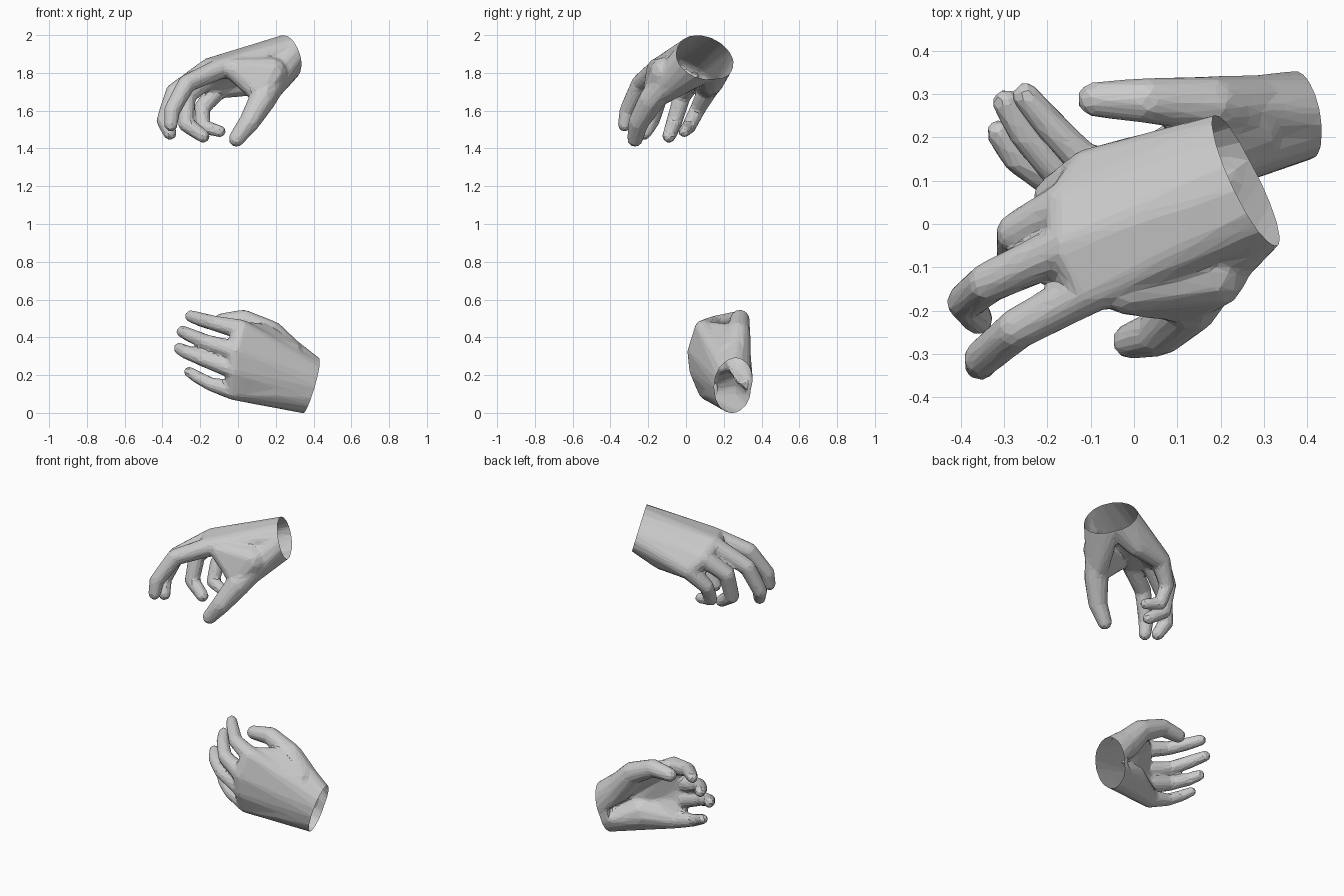
import bpy, bmesh, math
from mathutils import Vector, Matrix

if "Cube" in bpy.data.objects:
    bpy.data.objects.remove(bpy.data.objects["Cube"])


def ball(p, r):
    """Points of a small sphere, used as a joint."""
    bm = bmesh.new()
    bmesh.ops.create_icosphere(bm, subdivisions=2, radius=r, matrix=Matrix.Translation(p))
    pts = [v.co.copy() for v in bm.verts]
    bm.free()
    return pts


def hull(bm, pts):
    """Add the convex hull of a point cloud to bm as its own closed shell."""
    part = bmesh.new()
    for p in pts:
        part.verts.new(p)
    bmesh.ops.convex_hull(part, input=part.verts)
    bmesh.ops.delete(part, geom=[v for v in part.verts if not v.link_faces], context='VERTS')
    bmesh.ops.recalc_face_normals(part, faces=part.faces)
    me = bpy.data.meshes.new("part")
    part.to_mesh(me)
    part.free()
    bm.from_mesh(me)
    bpy.data.meshes.remove(me)


def limb(bm, joints, radii):
    """A chain of tapered segments through the joints."""
    for i in range(len(joints) - 1):
        hull(bm, ball(joints[i], radii[i]) + ball(joints[i + 1], radii[i + 1]))


def hand(name, wrist, u, v, fingers, finger_r, thumb, thumb_r, heel, web):
    """v points from the wrist centre to the back of the hand."""
    bm = bmesh.new()
    wrist, u, v = Vector(wrist), Vector(u), Vector(v)
    axis = u.cross(v).normalized()
    if axis.x < 0:
        axis = -axis

    def ring(offset, lowest=-1.0, scale=1.0):
        return [wrist + axis * offset + scale * (u * math.cos(a) + v * max(math.sin(a), lowest))
                for a in (math.tau * i / 16 for i in range(16))]

    def near(pts, target):
        return sorted(pts, key=lambda p: (p - Vector(target)).length)[:9]

    # wrist stub, then a thin wedge along the back to each pair of knuckles
    hull(bm, ring(0.05) + ring(-0.05, scale=0.97))
    knuckles = [ball(f[0], finger_r[0]) for f in fingers]
    back = ring(0.04, -0.4)
    for a, b in zip(knuckles, knuckles[1:]):
        hull(bm, back + a + b)

    # heel pad on the little-finger side
    hull(bm, near(ring(0), heel[0]) + near(ring(0.05), heel[0])
         + ball(*heel) + ball(fingers[3][0], finger_r[0]))

    # fingers
    for i, f in enumerate(fingers):
        k = 0.88 if i == 3 else 1.0
        limb(bm, f, [finger_r[0]] + [r * k for r in finger_r[1:]])

    # thumb, its pad running into the wrist, and the skin towards the index finger
    limb(bm, thumb, thumb_r)
    hull(bm, near(ring(0), thumb[0]) + near(ring(0.05), thumb[0])
         + ball(thumb[0], thumb_r[0]) + ball(thumb[1], thumb_r[1] * 0.8))
    hull(bm, [p for b in web for p in ball(*b)])

    me = bpy.data.meshes.new(name)
    bm.to_mesh(me)
    bm.free()
    ob = bpy.data.objects.new(name, me)
    bpy.context.collection.objects.link(ob)

    # fuse into one skin, soften the joins, reduce to low-poly facets
    m = ob.modifiers.new("fuse", 'REMESH')
    m.mode, m.voxel_size = 'VOXEL', 0.009
    m = ob.modifiers.new("soften", 'SMOOTH')
    m.factor, m.iterations = 0.5, 8
    m = ob.modifiers.new("facets", 'DECIMATE')
    m.ratio = 0.055
    dg = bpy.context.evaluated_depsgraph_get()
    done = bpy.data.meshes.new_from_object(ob.evaluated_get(dg))
    ob.modifiers.clear()
    ob.data = done

    # open wrist: slice off the extension
    bm = bmesh.new()
    bm.from_mesh(done)
    bmesh.ops.bisect_plane(bm, geom=bm.verts[:] + bm.edges[:] + bm.faces[:],
                           plane_co=wrist, plane_no=axis, clear_outer=True)
    for f in bm.faces:
        f.smooth = False
    bm.to_mesh(done)
    bm.free()
    done.name = name
    return ob


# upper hand, palm down, fingers curled
hand("upper_hand", (0.253, 0.10, 1.89), (-0.055, 0.14, -0.055), (-0.045, 0.03, 0.096),
     [[(-0.10, -0.15, 1.82), (-0.27, -0.242, 1.745), (-0.35, -0.31, 1.60), (-0.355, -0.325, 1.525)],
      [(-0.15, -0.05, 1.825), (-0.335, -0.135, 1.70), (-0.39, -0.18, 1.55), (-0.36, -0.22, 1.48)],
      [(-0.15, 0.045, 1.78), (-0.27, -0.02, 1.68), (-0.275, -0.065, 1.53), (-0.185, -0.09, 1.465)],
      [(-0.10, 0.12, 1.72), (-0.19, 0.065, 1.615), (-0.185, 0.015, 1.515), (-0.095, -0.01, 1.49)]],
     (0.057, 0.049, 0.044, 0.037),
     [(0.20, -0.07, 1.79), (0.13, -0.18, 1.66), (0.06, -0.25, 1.54), (-0.008, -0.27, 1.45)],
     (0.08, 0.072, 0.056, 0.043),
     ((0.08, 0.13, 1.75), 0.07),
     [((0.18, -0.11, 1.80), 0.085), ((0.12, -0.17, 1.69), 0.06), ((-0.02, -0.15, 1.82), 0.06)])

# lower hand, on its side, fingers reaching back
hand("lower_hand", (0.385, 0.25, 0.137), (0.04, 0.0, 0.135), (0.02, -0.097, 0.0),
     [[(0.02, 0.095, 0.44), (-0.12, 0.15, 0.473), (-0.20, 0.235, 0.495), (-0.25, 0.295, 0.512)],
      [(-0.01, 0.06, 0.325), (-0.17, 0.115, 0.375), (-0.25, 0.205, 0.41), (-0.295, 0.28, 0.43)],
      [(-0.01, 0.07, 0.225), (-0.18, 0.095, 0.285), (-0.27, 0.155, 0.32), (-0.31, 0.21, 0.34)],
      [(-0.02, 0.115, 0.12), (-0.14, 0.13, 0.15), (-0.21, 0.16, 0.187), (-0.26, 0.20, 0.217)]],
     (0.054, 0.042, 0.038, 0.033),
     [(0.28, 0.26, 0.30), (0.18, 0.275, 0.42), (0.03, 0.285, 0.495), (-0.09, 0.288, 0.485)],
     (0.085, 0.067, 0.053, 0.042),
     ((0.18, 0.185, 0.14), 0.095),
     [((0.27, 0.23, 0.31), 0.08), ((0.16, 0.24, 0.42), 0.05), ((0.03, 0.12, 0.44), 0.045)])
